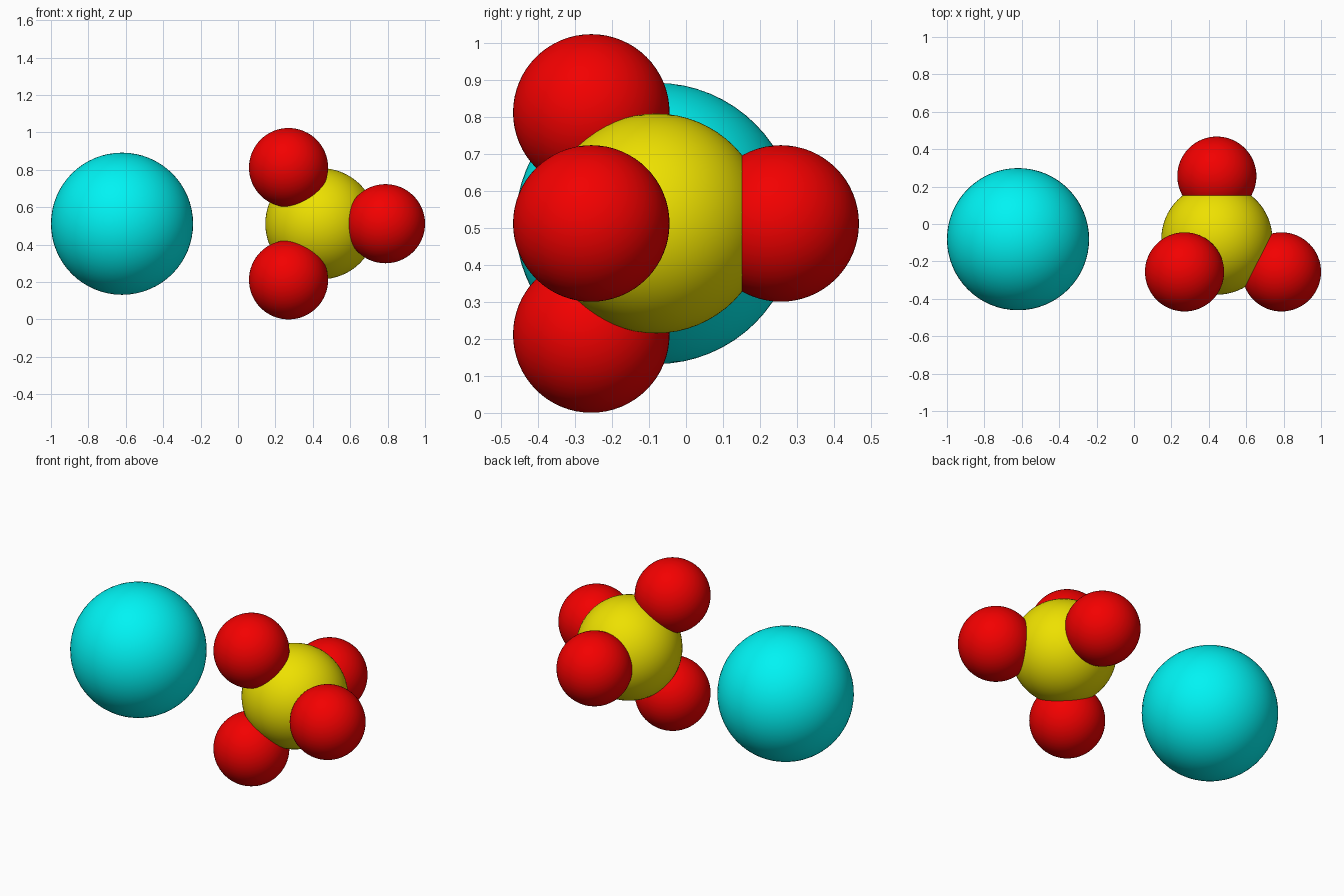
import bpy
import math

if "Cube" in bpy.data.objects:
    bpy.data.objects.remove(bpy.data.objects["Cube"])


def material(name, color):
    mat = bpy.data.materials.new(name)
    mat.diffuse_color = (*color, 1.0)
    mat.use_nodes = True
    mat.node_tree.nodes["Principled BSDF"].inputs["Base Color"].default_value = mat.diffuse_color
    return mat


cyan = material("cyan", (0.0, 0.9, 0.9))
yellow = material("yellow", (0.85, 0.75, 0.0))
red = material("red", (0.9, 0.0, 0.0))


def ball(name, radius, location, mat):
    bpy.ops.mesh.primitive_uv_sphere_add(
        segments=64, ring_count=32, radius=radius, location=location)
    obj = bpy.context.object
    obj.name = name
    obj.data.materials.append(mat)
    bpy.ops.object.shade_smooth()
    return obj


CX, CY, CZ = 0.443, -0.081, 0.512   # centre of the cluster
RED_R = 0.2115

# Large separate ball
ball("large_ion", 0.38, (-0.62, CY, CZ), cyan)

# Central ball of the cluster
ball("central_atom", 0.297, (CX, CY, CZ), yellow)

# Rear outer ball
ball("outer_atom_back", RED_R, (CX, 0.256, CZ), red)

# Ring of three outer balls towards the front
for i in range(3):
    a = math.radians(120 * i)
    ball(f"outer_atom_{i + 1}", RED_R,
         (CX + 0.3455 * math.cos(a), -0.256, CZ + 0.3465 * math.sin(a)), red)
